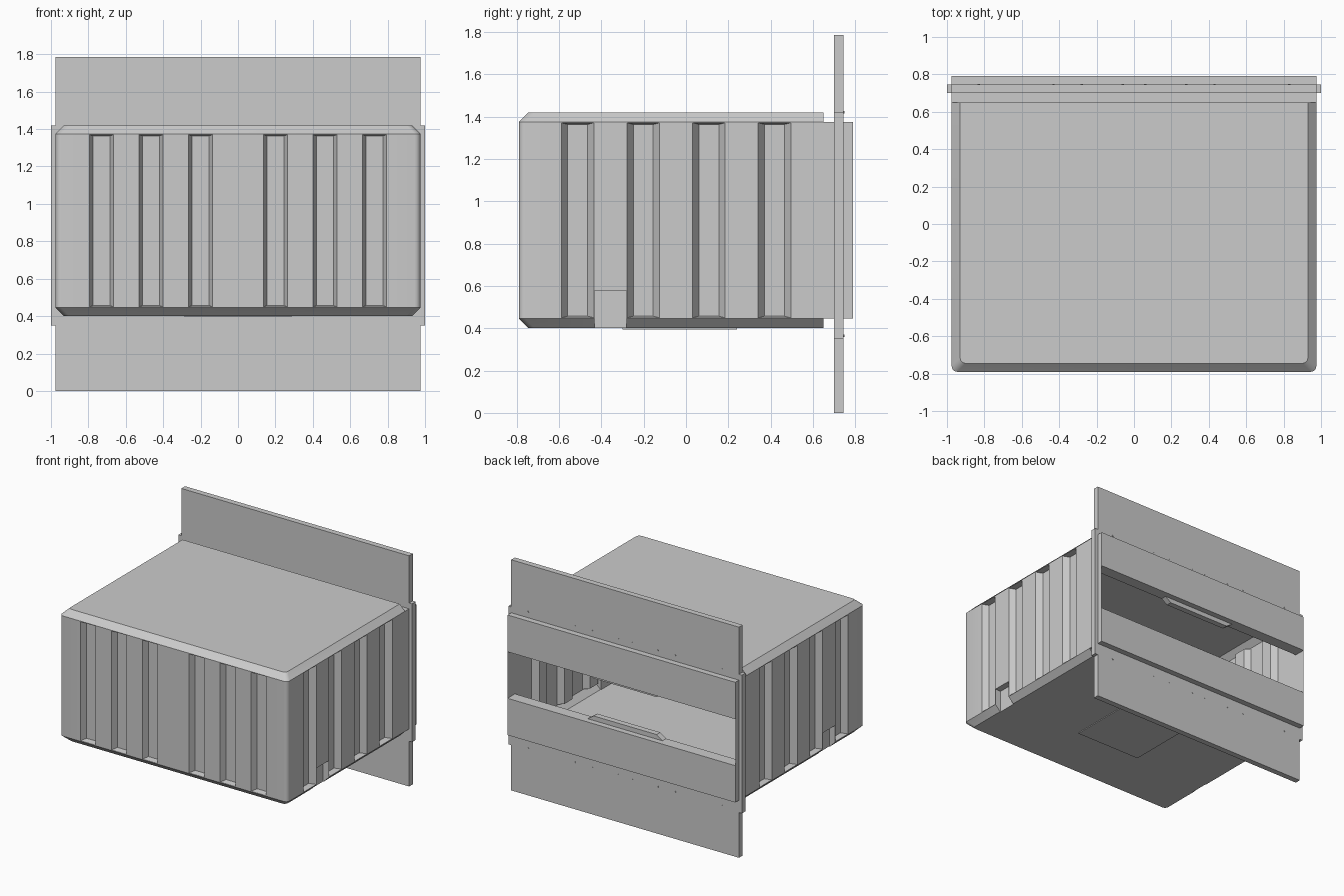
import bpy, bmesh, math
from mathutils import Vector, Matrix

if "Cube" in bpy.data.objects:
    bpy.data.objects.remove(bpy.data.objects["Cube"])


def make(name, bm):
    bmesh.ops.recalc_face_normals(bm, faces=bm.faces[:])
    me = bpy.data.meshes.new(name)
    bm.to_mesh(me)
    bm.free()
    ob = bpy.data.objects.new(name, me)
    bpy.context.collection.objects.link(ob)
    return ob


def loft(name, rings):
    """Closed solid through a list of equal-length point rings."""
    bm = bmesh.new()
    vs = [[bm.verts.new(p) for p in r] for r in rings]
    n = len(rings[0])
    for a, b in zip(vs, vs[1:]):
        for i in range(n):
            j = (i + 1) % n
            bm.faces.new((a[i], a[j], b[j], b[i]))
    bm.faces.new(vs[0])
    bm.faces.new(vs[-1])
    return make(name, bm)


def box(name, x0, x1, y0, y1, z0, z1):
    return loft(name, [[(x0, y0, z), (x1, y0, z), (x1, y1, z), (x0, y1, z)] for z in (z0, z1)])


W, F, B, BACK = 0.975, -0.79, 0.65, 0.79      # half width, front, end of hood, end of rim
Z0, Z1, C = 0.445, 1.375, 0.045               # straight wall heights, chamfer size


def outline(inset, z, r=0.03):
    """Plan outline with rounded front corners."""
    a, f = W - inset, F + inset
    arc = [(a - r + r * math.cos(t), f + r - r * math.sin(t))
           for t in [math.radians(d) for d in (0, 22.5, 45, 67.5, 90)]]
    right = [(a, B)] + arc
    return [(x, y, z) for x, y in right] + [(-x, y, z) for x, y in reversed(right)]


# Chamfered housing
housing = loft("housing", [outline(C, Z0 - C), outline(0, Z0), outline(0, Z1), outline(C, Z1 + C)])

# Tapered groove cutters and low side pockets
cutters = []


def groove(center, angle, half, taper):
    rings = []
    for d in (0.02, -C):                      # out of the wall, into the wall
        k = d / C
        w, h0, h1 = half + taper * k, Z0 + 0.002 - 0.01 * k, Z1 - 0.002 + 0.01 * k
        if d > 0:
            h0, h1 = Z0 + 0.001, Z1 - 0.001
        rot = Matrix.Rotation(angle, 3, 'Z')
        rings.append([Vector(center) + rot @ Vector(p) for p in
                      ((-w, -d, h0), (w, -d, h0), (w, -d, h1), (-w, -d, h1))])
    cutters.append(loft("groove_cutter", rings))


for s in (-1, 1):
    for x in (0.2, 0.465, 0.73):
        groove((s * x, F, 0), 0, 0.065, 0.02)
    for y in (-0.512, -0.202, 0.108, 0.418):
        groove((s * W, y, 0), s * math.pi / 2, 0.077, 0.03)
    xs = sorted((s * 0.925, s * 1.05))
    cutters.append(box("pocket_cutter", xs[0], xs[1], -0.432, -0.282, 0.35, 0.575))

for c in cutters:
    m = housing.modifiers.new("cut", 'BOOLEAN')
    m.operation, m.solver, m.object = 'DIFFERENCE', 'EXACT', c
dg = bpy.context.evaluated_depsgraph_get()
cut = bpy.data.meshes.new_from_object(housing.evaluated_get(dg))
housing.modifiers.clear()
housing.data = cut
for c in cutters:
    bpy.data.objects.remove(c)

# Open the back of the housing, then add the stepped rim
bm = bmesh.new()
bm.from_mesh(housing.data)
bmesh.ops.delete(bm, geom=[f for f in bm.faces if f.calc_center_median().y > B - 0.001], context='FACES')


def quad(*pts):
    bm.faces.new([bm.verts.new(p) for p in pts])


for z, o in ((Z0, Z0 - C), (Z1, Z1 + C)):
    quad((-W, B, z), (W, B, z), (W - C, B, o), (C - W, B, o))
    quad((-W, B, z), (W, B, z), (W, BACK, z), (-W, BACK, z))
for x in (-W, W):
    quad((x, B, Z0), (x, BACK, Z0), (x, BACK, Z1), (x, B, Z1))
bmesh.ops.remove_doubles(bm, verts=bm.verts[:], dist=0.0005)
bm.to_mesh(housing.data)
bm.free()
bpy.context.view_layer.objects.active = housing
housing.select_set(True)
bpy.ops.object.shade_smooth_by_angle(angle=math.radians(30))

# Raised pad under the floor
box("floor_pad", -0.285, 0.285, -0.30, 0.24, 0.394, 0.40)

# Mounting plates above and below, with side flanges
P0, P1 = 0.70, 0.745
box("upper_plate", -W, W, P0, P1, Z1, 1.785)
box("lower_plate", -W, W, P0, P1, 0, Z0)
box("right_flange", W, 1.0, P0, P1, 0.35, 1.42)
box("left_flange", -1.0, -W, P0, P1, 0.35, 1.42)

# Strips bordering the rear opening, each with a tapered tab
for name, za, zb, edge, d in (("upper", 1.09, Z1, 1.09, -0.035), ("lower", Z0, 0.73, 0.73, 0.035)):
    box(name + "_strip", -W, W, P0, BACK, za, zb)
    loft(name + "_tab", [[(-0.32, y, edge), (0.32, y, edge), (0.27, y, edge + d), (-0.27, y, edge + d)]
                         for y in (P0, P1)])

# Small fixings along both plates
bm = bmesh.new()
for z in (0.365, 1.42):
    for x in (0.06, 0.28, 0.43, 0.83):
        for s in (-1, 1):
            bmesh.ops.create_cone(bm, cap_ends=True, segments=8, radius1=0.006, radius2=0.006, depth=0.004,
                                  matrix=Matrix.Translation((s * x, P1 + 0.001, z)) @ Matrix.Rotation(math.pi / 2, 4, 'X'))
make("plate_fixings", bm)
